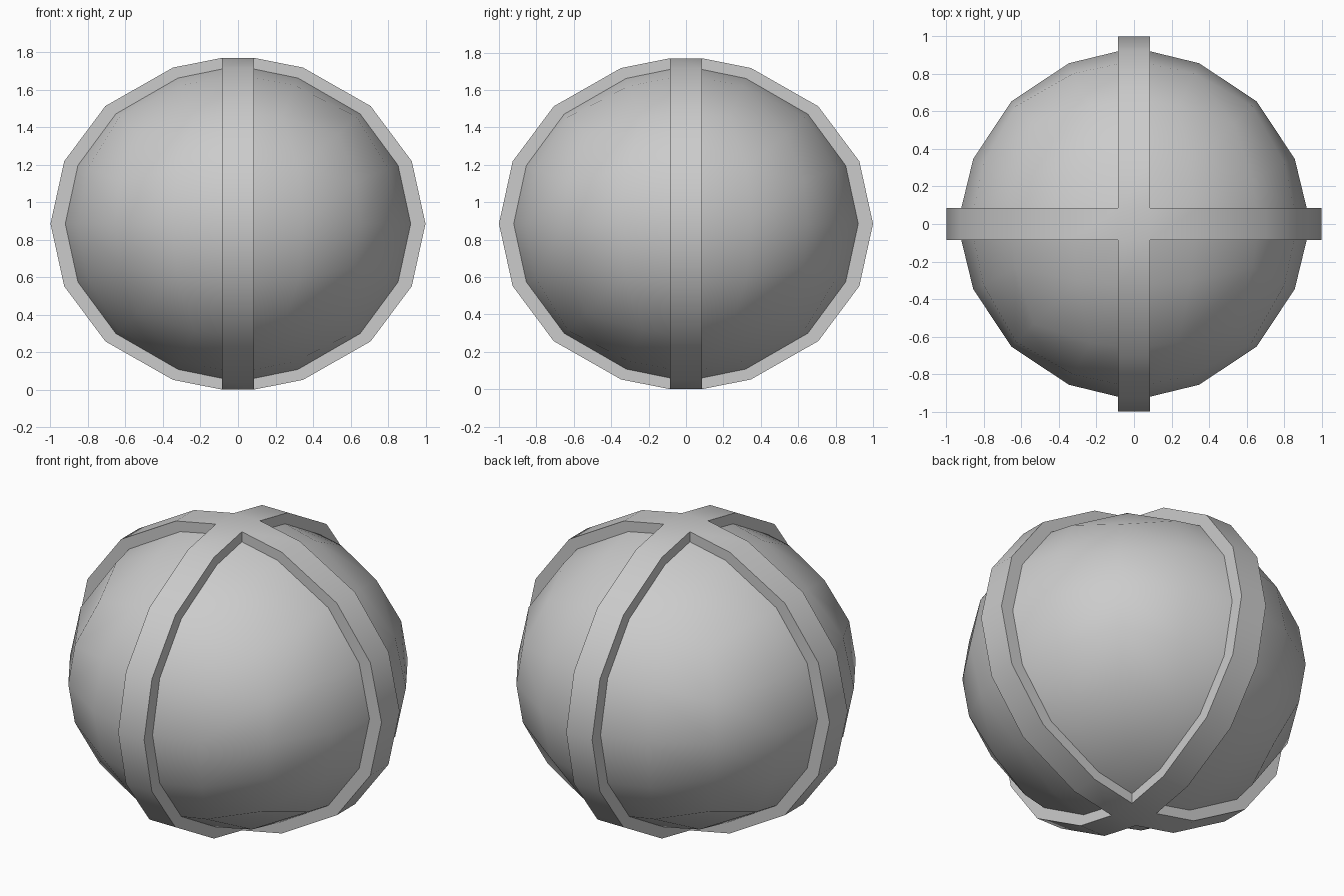
import bpy, bmesh, math
from mathutils import Vector

if "Cube" in bpy.data.objects:
    bpy.data.objects.remove(bpy.data.objects["Cube"])

HALF_BAND = 0.085           # half width of the raised bands
CENTRE_Z = 0.885
CORE = (0.925, 0.925, 0.832)
OUTER = (1.0036, 1.0036, 0.891)

# Grid levels of a subdivided cube: 1 = band edge, 2 = mid loop, 3 = cube edge
XY = (-3, -2, -1, 1, 2, 3)
Z = (-3, -2, 0, 2, 3)
LEVELS = (XY, XY, Z)


def place(key, radii):
    """Put a cube-grid vertex on the flattened sphere, keeping band edges straight."""
    mid = 0.37 if abs(key[2]) == 3 else 0.405
    size = {0: 0.0, 1: 0.0, 2: mid, 3: 1.0}
    d = Vector([math.copysign(size[abs(k)], k) for k in key]).normalized()
    fixed = [abs(k) == 1 for k in key]
    rest = math.sqrt(1 - sum((HALF_BAND / r) ** 2 for r, f in zip(radii, fixed) if f))
    co = [math.copysign(HALF_BAND, k) if f else c * r * rest
          for k, f, c, r in zip(key, fixed, d, radii)]
    co[2] += CENTRE_Z
    return Vector(co)


bm = bmesh.new()
verts, keys = {}, {}


def vert(key):
    if key not in verts:
        verts[key] = bm.verts.new(place(key, CORE))
    return verts[key]


# Panelled core: six cube sides projected to the sphere
band_faces = []
for axis in range(3):
    a, b = [i for i in range(3) if i != axis]
    for side in (-3, 3):
        for a0, a1 in zip(LEVELS[a], LEVELS[a][1:]):
            for b0, b1 in zip(LEVELS[b], LEVELS[b][1:]):
                quad = []
                for u, v in ((a0, b0), (a1, b0), (a1, b1), (a0, b1)):
                    key = [0, 0, 0]
                    key[axis], key[a], key[b] = side, u, v
                    quad.append(tuple(key))
                face = bm.faces.new([vert(k) for k in quad])
                if any(all(abs(k[i]) == 1 for k in quad) for i in (0, 1)):
                    band_faces.append(face)
bmesh.ops.recalc_face_normals(bm, faces=bm.faces[:])

# Two crossing raised bands
core_keys = {tuple(round(c, 5) for c in v.co): k for k, v in verts.items()}
result = bmesh.ops.extrude_face_region(bm, geom=band_faces)
for v in [g for g in result["geom"] if isinstance(g, bmesh.types.BMVert)]:
    v.co = place(core_keys[tuple(round(c, 5) for c in v.co)], OUTER)
old = [f for f in band_faces if f.is_valid]
if old:
    bmesh.ops.delete(bm, geom=old, context='FACES')
bmesh.ops.delete(bm, geom=[v for v in bm.verts if not v.link_faces], context='VERTS')
bmesh.ops.recalc_face_normals(bm, faces=bm.faces[:])

mesh = bpy.data.meshes.new("banded_ball")
bm.to_mesh(mesh)
bm.free()
ball = bpy.data.objects.new("banded_ball", mesh)
bpy.context.collection.objects.link(ball)
bpy.context.view_layer.objects.active = ball
ball.select_set(True)
bpy.ops.object.shade_smooth_by_angle(angle=math.radians(35))
